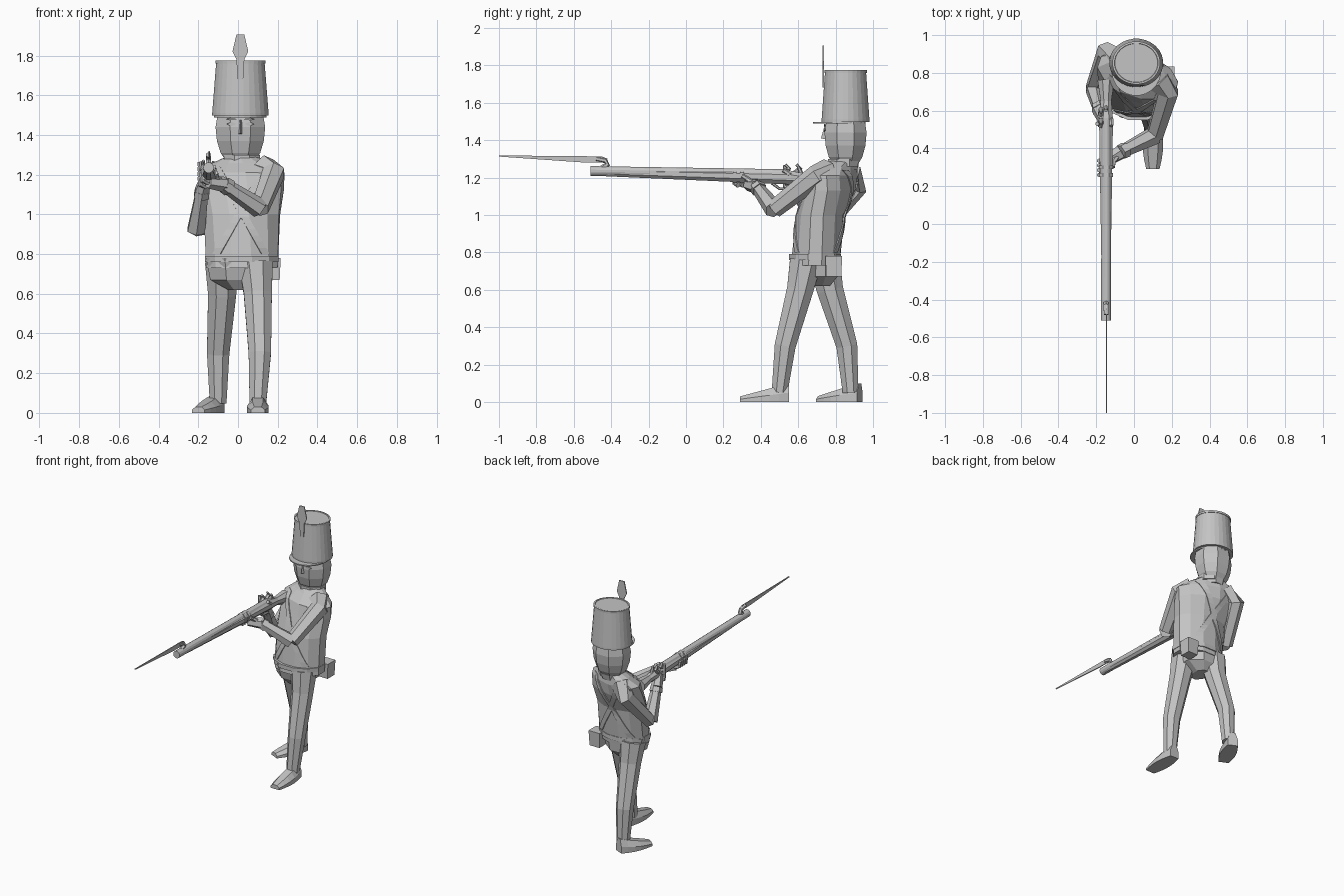
import bpy, bmesh, math
from mathutils import Vector
from mathutils.bvhtree import BVHTree

if "Cube" in bpy.data.objects:
    bpy.data.objects.remove(bpy.data.objects["Cube"])

GREY = (.55, .55, .55, 1)
grey = bpy.data.materials.new("plain_grey")
grey.use_nodes = True
grey.diffuse_color = GREY
grey.node_tree.nodes["Principled BSDF"].inputs["Base Color"].default_value = GREY

X_AXIS = Vector((1, 0, 0))
Y_AXIS = Vector((0, 1, 0))
Z_AXIS = Vector((0, 0, 1))


def mix(start, end, amount):
    return start + (end - start) * amount


def finish(name, bm):
    """Turn a bmesh into a flat-shaded grey object."""
    bmesh.ops.recalc_face_normals(bm, faces=bm.faces)
    mesh = bpy.data.meshes.new(name)
    bm.to_mesh(mesh)
    bm.free()
    mesh.materials.append(grey)
    part = bpy.data.objects.new(name, mesh)
    bpy.context.collection.objects.link(part)
    return part


def loft(name, rings):
    """Skin a list of point rings and cap both ends."""
    bm = bmesh.new()
    loops = [[bm.verts.new(point) for point in ring] for ring in rings]
    for lower, upper in zip(loops, loops[1:]):
        for i in range(len(lower)):
            bm.faces.new((lower[i - 1], lower[i], upper[i], upper[i - 1]))
    bm.faces.new(loops[0])
    bm.faces.new(loops[-1])
    return finish(name, bm)


def oval(centre, across, along, sides):
    """Ring whose flat sides touch the two half axes."""
    grow = 1 / math.cos(math.pi / sides)
    angles = [(i + .5) * math.tau / sides for i in range(sides)]
    return [centre + grow * (across * math.cos(a) + along * math.sin(a)) for a in angles]


def stack(name, x, rows, sides=8, twist=0):
    """Upright body from rows of y, z, half width and half depth, turning as it rises."""
    bottom, top = rows[0][1], rows[-1][1]
    rings = []
    for y, z, width, depth in rows:
        turn = math.radians(twist) * ((z - bottom) / (top - bottom)) ** 2
        across = Vector((math.cos(turn), math.sin(turn), 0))
        rings.append(oval(Vector((x, y, z)), across * width, Z_AXIS.cross(across) * depth, sides))
    return loft(name, rings)


def limb(name, path, thick, thin, sides=6):
    """Tube along a path whose radius changes evenly from thick to thin."""
    points = [Vector(p) for p in path]
    last = len(points) - 1
    rings = []
    for i, point in enumerate(points):
        heading = (points[min(i + 1, last)] - points[max(i - 1, 0)]).normalized()
        across = (X_AXIS - heading * heading.x).normalized()
        radius = mix(thick, thin, i / last)
        rings.append(oval(point, across * radius, heading.cross(across) * radius, sides))
    return loft(name, rings)


def plate(name, outline, depth):
    """Thin sheet made by pushing an outline along a vector."""
    return loft(name, [outline, [point + depth for point in outline]])


def shoe(name, heel, toe):
    """Arched cross-sections that get lower toward the toe."""
    side = (toe - heel).cross(Z_AXIS).normalized()
    rings = []
    for step in range(6):
        t = step / 5
        width = side * (.035 + .02 * math.sin(math.pi * t))
        top = Z_AXIS * mix(.1, .03, t)
        c = heel.lerp(toe, t)
        rings.append([c - width, c + width, c + width + top / 2, c + width / 2 + top,
                      c - width / 2 + top, c - width + top / 2])
    loft(name, rings)


# Legs and shoes, in a stride with the left one forward
strides = {
    "left": [(.09, .64, .75), (.1, .61, .6), (.11, .53, .3), (.1, .5, .05), (.1, .55, 0), (.1, .29, 0)],
    "right": [(-.08, .74, .75), (-.08, .77, .6), (-.1, .86, .3), (-.1, .88, .05), (-.1, .93, 0), (-.2, .71, 0)],
}
for side, joints in strides.items():
    *leg, heel, toe = [Vector(j) for j in joints]
    limb(side + "_leg", leg, .085, .042, 8)
    shoe(side + "_shoe", heel, toe)

# Trunk, with the shoulders turned toward the weapon
BODY_X = .02
stack("trouser_seat", 0, [(.7, .62, .05, .07), (.7, .67, .14, .11), (.69, .78, .16, .13)])
coat = stack("coat", BODY_X, [(.69, .73, .18, .13), (.72, 1, .19, .125), (.77, 1.13, .21, .125),
                              (.79, 1.21, .215, .115), (.82, 1.26, .15, .08),
                              (.84, 1.29, .08, .07)], 12, -25)
stack("waist_belt", BODY_X, [(.69, z, .185, .14) for z in (.76, .79)], 12)
stack("collar", BODY_X, [(.84, z, .09, .08) for z in (1.26, 1.3)])
limb("cartridge_pouch", [(.17, .79, .67), (.17, .79, .78)], .04, .045, 4)

# Crossed shoulder straps, laid on the coat front and back
surface = BVHTree.FromObject(coat, bpy.context.evaluated_depsgraph_get())


def strap(name, shoulder, hip, facing):
    outward = Y_AXIS * facing
    bm = bmesh.new()
    rows = []
    for step in range(15):
        x = mix(shoulder, hip, step / 14)
        z = mix(1.24, .8, step / 14)
        hits = [surface.ray_cast(Vector((x + edge, 0, z)) + outward * 2, -outward)[0]
                for edge in (-.02, .02)]
        if all(hits):
            rows.append([bm.verts.new(hit + outward * .007) for hit in hits])
    for a, b in zip(rows, rows[1:]):
        bm.faces.new((a[0], a[1], b[1], b[0]))
    part = finish(name, bm)
    part.modifiers.new("thickness", "SOLIDIFY").thickness = .008


for face, facing in (("front", -1), ("back", 1)):
    strap(face + "_left_strap", .14, -.11, facing)
    strap(face + "_right_strap", -.11, .14, facing)

# Arms: left supports the barrel, right holds the grip
arms = {
    "left": [(.13, .76, 1.23), (.18, .7, 1.21), (.11, .47, 1.03), (-.07, .38, 1.15), (-.15, .33, 1.16)],
    "right": [(-.08, .87, 1.22), (-.14, .91, 1.15), (-.21, .72, .92), (-.18, .6, 1.12), (-.16, .55, 1.19)],
}
for side, joints in arms.items():
    root, shoulder, elbow, wrist, grip = [Vector(j) for j in joints]
    limb(side + "_upper_arm", [root, shoulder, elbow], .062, .042)
    limb(side + "_forearm", [elbow, wrist], .044, .03)
    limb(side + "_cuff", [elbow.lerp(wrist, .85), wrist], .038, .036)
    limb(side + "_hand", [wrist, wrist.lerp(grip, .5), grip], .035, .026)
    limb(side + "_thumb", [wrist, grip + Vector((.04, 0, .03)), grip + Vector((.04, -.03, .05))], .014, .01)
    # Fingers line up along the barrel on the left and up the grip on the right
    spread = Y_AXIS if side == "left" else Z_AXIS
    for finger in range(4):
        knuckle = grip + spread * .025 * (finger - 2)
        limb(f"{side}_finger_{finger + 1}", [knuckle, knuckle + Vector((-.03, -.02, .01)),
                                             knuckle + Vector((-.035, -.02, .05))], .013, .01)

# Musket
GUN_X = -.148


def gun_line(*points):
    """Points in the upright plane of the weapon."""
    return [Vector((GUN_X, y, z)) for y, z in points]


limb("forestock", gun_line((-.5, 1.23), (.56, 1.2)), .02, .037, 8)
limb("stock_wrist", gun_line((.55, 1.2), (.65, 1.19)), .037, .028, 8)
limb("butt", gun_line((.65, 1.19), (.76, 1.18)), .028, .045, 8)
limb("barrel", gun_line((-.51, 1.235), (.55, 1.22)), .026, .024, 12)
for band in range(2):
    y = .25 + band * .04
    limb(f"barrel_band_{band + 1}", gun_line((y, 1.21), (y + .02, 1.21)), .038, .038, 8)
limb("trigger_guard", gun_line((.46, 1.17), (.5, 1.14), (.57, 1.14), (.62, 1.17)), .007, .007)
limb("rear_sight", gun_line((.62, 1.21), (.6, 1.26)), .012, .007)
for name, y in (("hammer", .58), ("flash_pan", .52)):
    base = Vector((-.175, y, 1.22))
    limb(name, [base, base + Vector((0, .03, .03)), base + Vector((0, .01, .05))], .015, .007)

# Bayonet: curved shank and a thin tapering blade
limb("bayonet_shank", gun_line((-.45, 1.25), (-.42, 1.27), (-.43, 1.29), (-.48, 1.3)), .013, .012)
plate("bayonet_blade", gun_line((-1, 1.318), (-.45, 1.313), (-.42, 1.3), (-.45, 1.28),
                                (-.54, 1.28), (-1, 1.312)), X_AXIS * .006)

# Head and face
HEAD_X, HEAD_Y = .012, .853


def head_stack(name, profile, sides):
    """Slightly flattened round shape from pairs of height and radius."""
    stack(name, HEAD_X, [(HEAD_Y, z, radius, radius * .9) for z, radius in profile], sides)


def face_point(x, y, z):
    return Vector((HEAD_X + x, y, z))


def diamond(name, centre, width, height):
    corners = [centre + X_AXIS * width, centre + Z_AXIS * height,
               centre - X_AXIS * width, centre - Z_AXIS * height]
    plate(name, corners, Y_AXIS * .009)


head_stack("head", [(1.24, .07), (1.28, .08), (1.31, .1), (1.37, .118), (1.44, .125), (1.5, .115)], 8)
loft("nose", [[face_point(-.01, .75, 1.475), face_point(.01, .75, 1.475), face_point(0, .74, 1.475)],
              [face_point(-.016, .76, 1.4), face_point(.016, .76, 1.4), face_point(0, .722, 1.41)]])
for side, x in (("left", .045), ("right", -.045)):
    diamond(side + "_eye", face_point(x, .738, 1.455), .025, .011)
    diamond(side + "_eyebrow", face_point(x, .737, 1.48), .03, .006)

# Tall cap with rim, peak and plume
head_stack("cap", [(1.497, .142), (1.51, .142), (1.765, .122)], 28)
head_stack("cap_rim", [(1.76, .126), (1.775, .126), (1.776, .115), (1.772, .113)], 28)
stack("cap_peak", HEAD_X, [(.82, z, .132, .14) for z in (1.489, 1.497)], 24)
plume = [(.014, 1.68), (.02, 1.78), (.04, 1.82), (.02, 1.905)]
outline = [face_point(x, .73, z) for x, z in plume]
outline += [face_point(-x, .73, z) for x, z in reversed(plume)]
plate("plume", outline, Y_AXIS * .007)
